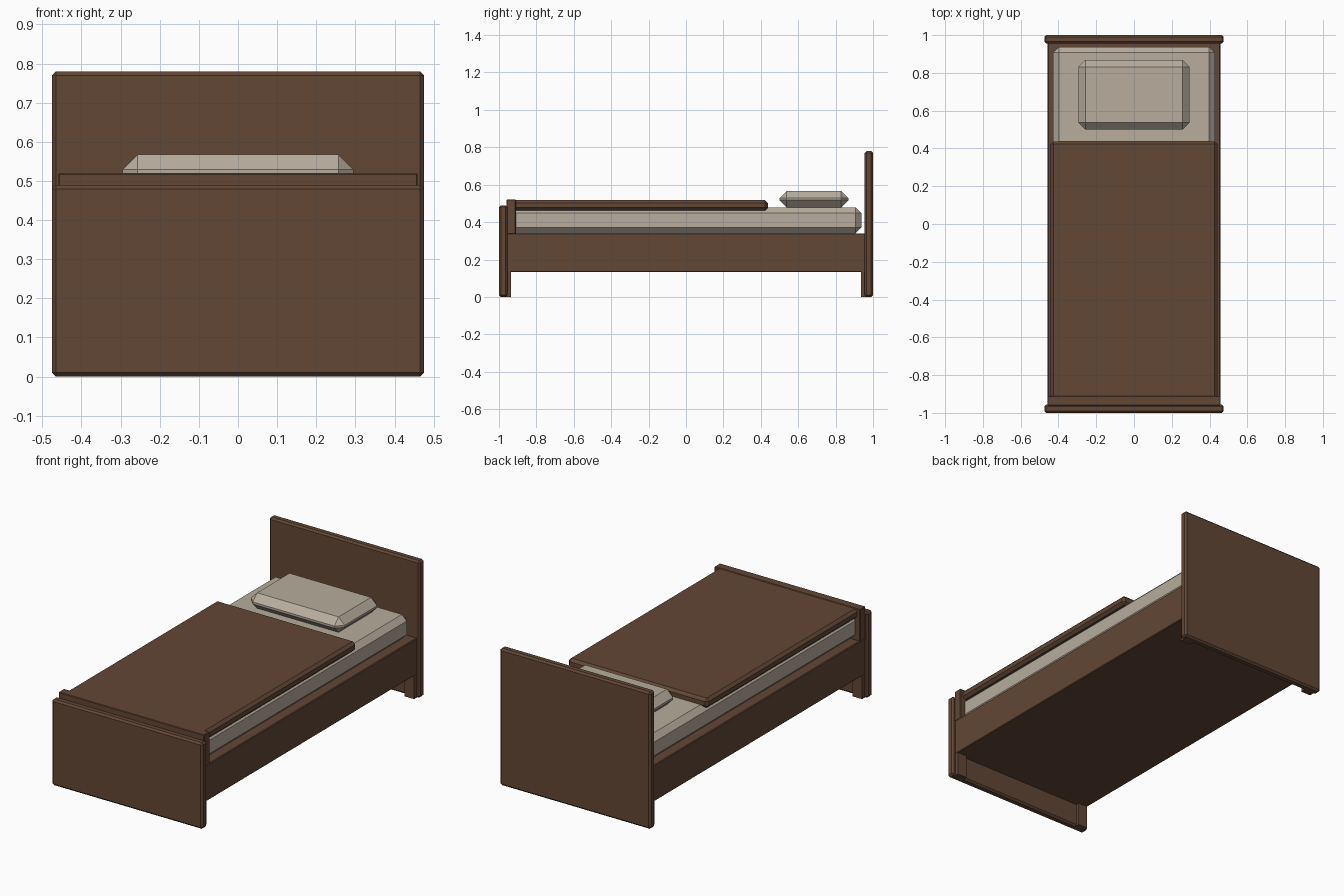
import bpy
import bmesh
from mathutils import Vector

cube = bpy.data.objects.get("Cube")
if cube:
    bpy.data.objects.remove(cube, do_unlink=True)


def make_material(name, colour):
    mat = bpy.data.materials.new(name)
    mat.use_nodes = True
    mat.diffuse_color = colour
    mat.node_tree.nodes["Principled BSDF"].inputs["Base Color"].default_value = colour
    return mat


wood = make_material("brown", (0.123, 0.063, 0.036, 1))
linen = make_material("cream", (0.48, 0.415, 0.34, 1))


def box(name, xs, ys, zs, mat, chamfer=0.0):
    """Flat-shaded box between the given limits, with chamfered edges."""
    lo, hi = Vector((xs[0], ys[0], zs[0])), Vector((xs[1], ys[1], zs[1]))
    bm = bmesh.new()
    bmesh.ops.create_cube(bm, size=1)
    for v in bm.verts:
        v.co = (lo + hi) / 2 + v.co * (hi - lo)
    if chamfer:
        bmesh.ops.bevel(bm, geom=bm.edges[:], offset=chamfer, segments=1,
                        profile=0.5, affect='EDGES')
    mesh = bpy.data.meshes.new(name)
    bm.to_mesh(mesh)
    bm.free()
    mesh.materials.append(mat)
    obj = bpy.data.objects.new(name, mesh)
    bpy.context.collection.objects.link(obj)
    return obj


def wide(half):
    return (-half, half)


# End panels
box("headboard", wide(0.475), (0.955, 1.0), (0, 0.78), wood, 0.01)
box("footboard", wide(0.475), (-1.0, -0.955), (0, 0.49), wood, 0.01)

# Frame and corner legs
box("bed_frame", wide(0.457), (-0.96, 0.96), (0.133, 0.34), wood, 0.004)
for side, sx in (("left", 1), ("right", -1)):
    xs = sorted((sx * 0.395, sx * 0.455))
    box("front_leg_" + side, xs, (-0.965, -0.935), (0, 0.15), wood)
    box("back_leg_" + side, xs, (0.935, 0.965), (0, 0.15), wood)

# Bedding
box("mattress", wide(0.428), (-0.94, 0.937), (0.34, 0.478), linen, 0.03)
box("pillow", wide(0.295), (0.5, 0.868), (0.479, 0.567), linen, 0.038)
box("blanket", wide(0.441), (-0.93, 0.438), (0.462, 0.517), wood, 0.015)
box("blanket_foot_fold", wide(0.459), (-0.96, -0.91), (0.335, 0.52), wood, 0.003)
